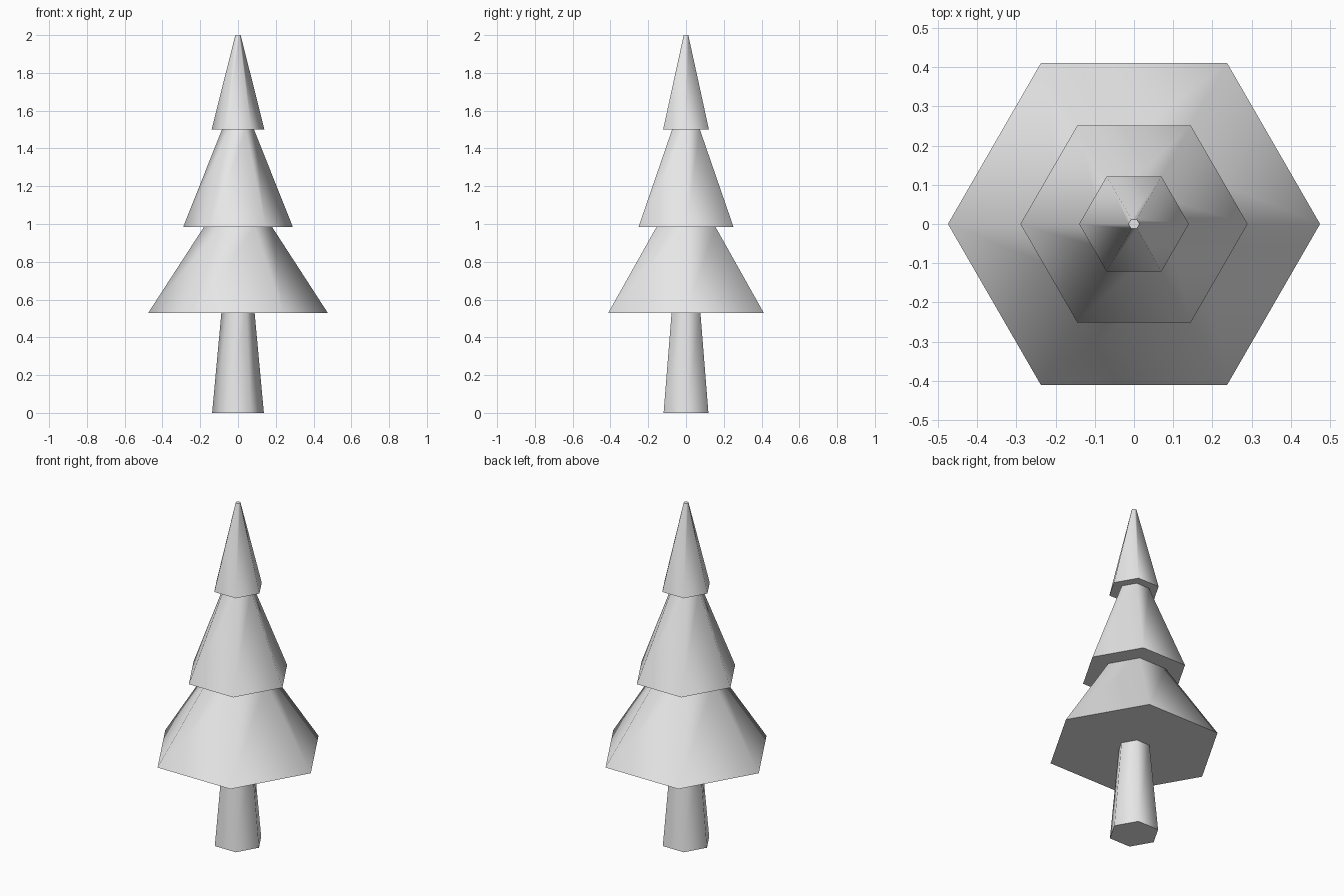
import bpy, bmesh, math

if "Cube" in bpy.data.objects:
    bpy.data.objects.remove(bpy.data.objects["Cube"])

grey = bpy.data.materials.new("light grey")
grey.diffuse_color = (0.8, 0.8, 0.8, 1)
grey.use_nodes = True
grey.node_tree.nodes["Principled BSDF"].inputs["Base Color"].default_value = grey.diffuse_color


def hex_frustum(name, r0, z0, r1, z1, top_cap=False):
    """Six-sided tapered part with corners on the x axis."""
    bm = bmesh.new()
    rings = [[bm.verts.new((r * math.cos(i * math.pi / 3), r * math.sin(i * math.pi / 3), z))
              for i in range(6)] for r, z in ((r0, z0), (r1, z1))]
    low, high = rings
    for i in range(6):
        j = (i + 1) % 6
        bm.faces.new((low[i], low[j], high[j], high[i]))
    bm.faces.new(low[::-1])
    if top_cap:
        bm.faces.new(high)
    mesh = bpy.data.meshes.new(name)
    bm.to_mesh(mesh)
    bm.free()
    mesh.materials.append(grey)
    obj = bpy.data.objects.new(name, mesh)
    bpy.context.collection.objects.link(obj)
    # rounded shading around the sides, crisp caps
    bpy.ops.object.select_all(action='DESELECT')
    obj.select_set(True)
    bpy.context.view_layer.objects.active = obj
    bpy.ops.object.shade_smooth_by_angle(angle=math.radians(65))
    return obj


# Trunk, then three branch tiers stacked to a narrow flat tip
hex_frustum("trunk", 0.137, 0.0, 0.088, 0.53)
hex_frustum("lower_branches", 0.475, 0.53, 0.18, 0.985)
hex_frustum("middle_branches", 0.29, 0.985, 0.085, 1.5)
hex_frustum("top_branches", 0.14, 1.5, 0.014, 2.0, top_cap=True)
